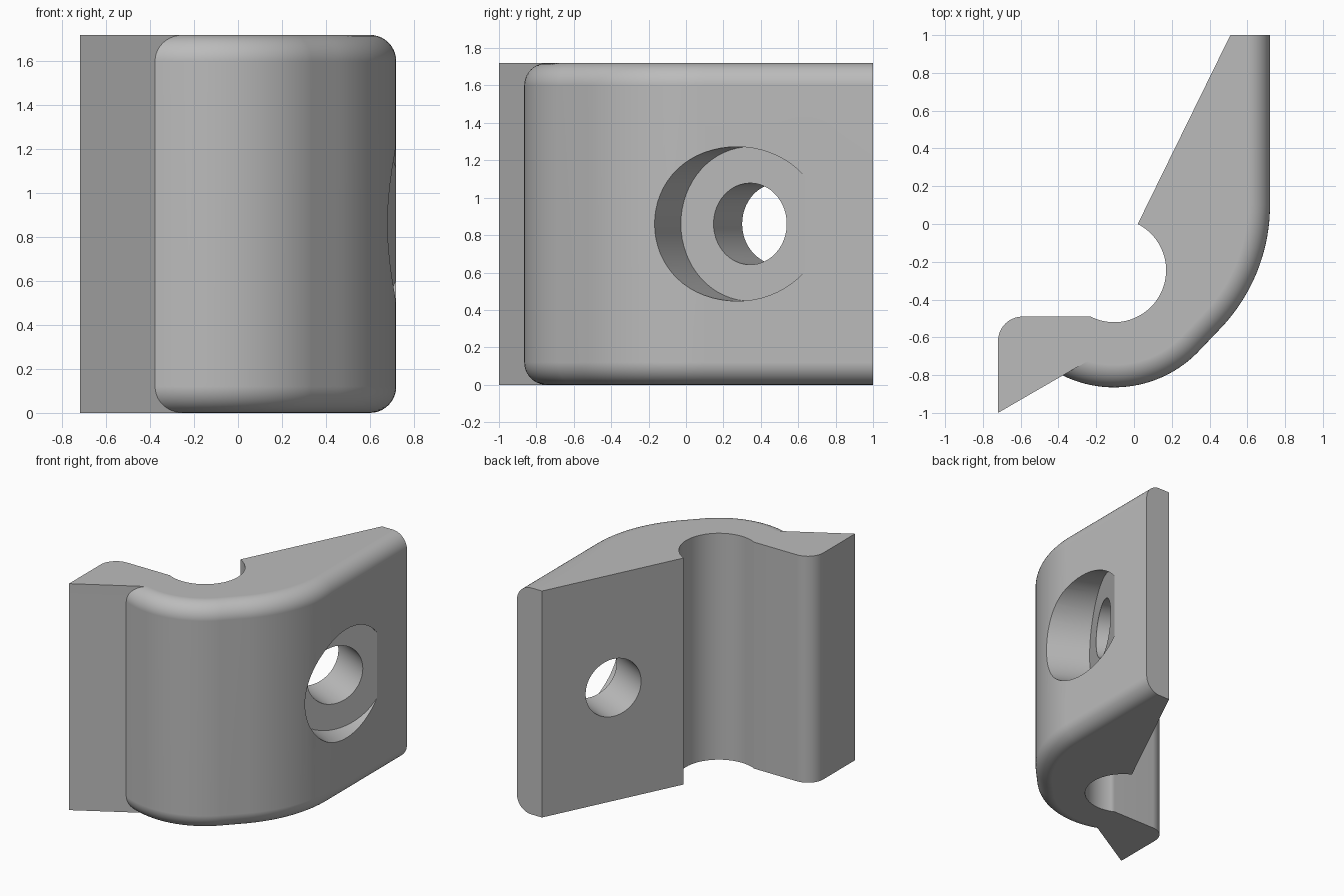
import bpy, bmesh
from math import radians, cos, sin, acos, degrees, pi, sqrt
from mathutils import Vector

cube = bpy.data.objects.get("Cube")
if cube:
    bpy.data.objects.remove(cube, do_unlink=True)

HEIGHT, ROUND = 1.72, 0.12
STEPS = 10                      # rings in each rounded edge
BORE = (-0.105, -0.245)         # centre of the round channel


def arc(centre, radius, start, end, count):
    """Points along an arc, angles in degrees."""
    angles = [radians(start + (end - start) * i / count) for i in range(count + 1)]
    return [(centre[0] + radius * cos(a), centre[1] + radius * sin(a)) for a in angles]


def outline(inset):
    """Plan outline with the outer wall moved inward by inset."""
    r = 0.62 - inset
    start = -60 - degrees(acos(0.346 / r))      # where the wall meets the slanted tab
    pts = [(-0.72, -1)]
    pts += arc(BORE, r, start, -45, 24)
    pts += arc((-0.225, 0.10), 0.945 - inset, -45, 0, 18)
    pts += [(0.72 - inset, 1), (0.51, 1)]
    pts += arc(BORE, 0.275, 63, -117, 32)
    pts += arc((-0.59, -0.62), 0.13, 90, 180, 10)
    return pts


# Body: stacked outlines with rounded outer top and bottom edges
steps = [i / STEPS * pi / 2 for i in range(STEPS + 1)]
lower = [(ROUND * (1 - sin(a)), ROUND * (1 - cos(a))) for a in steps]
levels = lower + [(d, HEIGHT - z) for d, z in reversed(lower)]

bm = bmesh.new()
rings = [[bm.verts.new((x, y, z)) for x, y in outline(d)] for d, z in levels]
n = len(rings[0])
for a, b in zip(rings, rings[1:]):
    for i in range(n):
        j = (i + 1) % n
        bm.faces.new((a[i], a[j], b[j], b[i]))
bm.faces.new(rings[0][::-1])
bm.faces.new(rings[-1])
bmesh.ops.dissolve_limit(bm, angle_limit=radians(0.1), verts=bm.verts, edges=bm.edges)
bmesh.ops.recalc_face_normals(bm, faces=bm.faces)
mesh = bpy.data.meshes.new("clamp_body")
bm.to_mesh(mesh)
bm.free()
body = bpy.data.objects.new("clamp_body", mesh)
bpy.context.collection.objects.link(body)

grey = bpy.data.materials.new("plain grey")
grey.use_nodes = True
colour = (0.5, 0.5, 0.5, 1)
grey.diffuse_color = colour
grey.node_tree.nodes["Principled BSDF"].inputs["Base Color"].default_value = colour
mesh.materials.append(grey)

# Screw hole and counterbore, square to the slanted back face
axis = Vector((1, -0.49, 0)).normalized()
back = Vector((0.263, 0.496, 0.86))


def drill(name, radius, near, far):
    bpy.ops.mesh.primitive_cylinder_add(
        vertices=64, radius=radius, depth=far - near,
        location=back + axis * (near + far) / 2,
        rotation=axis.to_track_quat('Z', 'Y').to_euler())
    cutter = bpy.context.object
    cutter.name = name
    cutter.hide_render = True
    cutter.data.materials.append(grey)
    bpy.context.view_layer.objects.active = body
    mod = body.modifiers.new(name, 'BOOLEAN')
    mod.operation, mod.solver, mod.object = 'DIFFERENCE', 'EXACT', cutter
    bpy.ops.object.modifier_apply(modifier=mod.name)
    bpy.data.objects.remove(cutter, do_unlink=True)


drill("counterbore", 0.4125, 0.348, 1.3)
drill("screw_hole", 0.218, -0.3, 0.6)

# Smooth curved walls, crisp corners
bpy.ops.object.select_all(action='DESELECT')
body.select_set(True)
bpy.context.view_layer.objects.active = body
bpy.ops.object.shade_smooth_by_angle(angle=radians(25))
weighted = body.modifiers.new("even_shading", 'WEIGHTED_NORMAL')
weighted.keep_sharp = True
